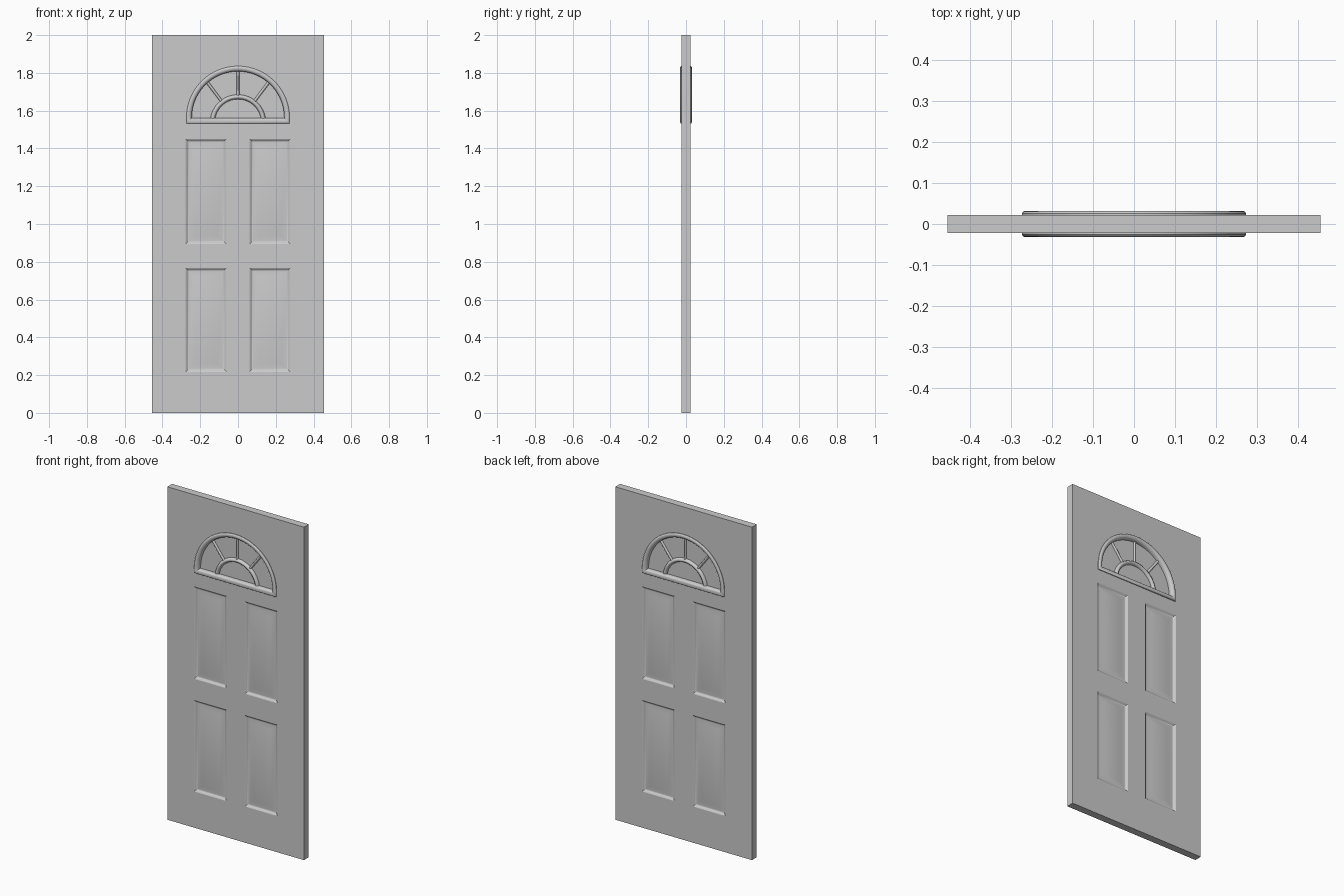
import bpy, bmesh
from math import sin, cos, pi, radians

if "Cube" in bpy.data.objects:
    bpy.data.objects.remove(bpy.data.objects["Cube"])

HALF_W, HEIGHT, T = 0.454, 2.0, 0.0225      # slab half width, height, half thickness
ARC_R, ARC_Z, SILL_Z = 0.273, 1.563, 1.532  # fanlight outline


def fan_outline(d):
    """Half-round window outline, inset by d."""
    r = ARC_R - d
    pts = [(r * cos(pi * i / 48), ARC_Z + r * sin(pi * i / 48)) for i in range(49)]
    return pts + [(-r, SILL_Z + d), (r, SILL_Z + d)]


def rect_outline(x0, x1, z0, z1):
    return lambda d: [(x0 + d, z0 + d), (x1 - d, z0 + d), (x1 - d, z1 - d), (x0 + d, z1 - d)]


def loft(name, outline, rows, ring=False):
    """Join outlines given as (inset, y) rows; a ring closes on itself, otherwise ends are capped."""
    bm = bmesh.new()
    loops = [[bm.verts.new((x, y, z)) for x, z in outline(d)] for d, y in rows]
    pairs = list(zip(loops, loops[1:])) + ([(loops[-1], loops[0])] if ring else [])
    for a, b in pairs:
        for i in range(len(a)):
            j = (i + 1) % len(a)
            bm.faces.new((a[i], a[j], b[j], b[i]))
    if not ring:
        bm.faces.new(loops[0])
        bm.faces.new(loops[-1])
    bmesh.ops.recalc_face_normals(bm, faces=bm.faces)
    mesh = bpy.data.meshes.new(name)
    bm.to_mesh(mesh)
    bm.free()
    ob = bpy.data.objects.new(name, mesh)
    bpy.context.collection.objects.link(ob)
    return ob


def two_sided(front):
    """Extend a front profile with its mirror image on the back."""
    return front + [(d, -y) for d, y in reversed(front)]


def smooth(ob, angle=35):
    bpy.ops.object.select_all(action='DESELECT')
    ob.select_set(True)
    bpy.context.view_layer.objects.active = ob
    bpy.ops.object.shade_smooth_by_angle(angle=radians(angle))


def bar(name, pts, radius, depth):
    """Rounded glazing bar along (x, z) points, stretched in y."""
    cu = bpy.data.curves.new(name, 'CURVE')
    cu.dimensions = '3D'
    cu.bevel_depth, cu.bevel_resolution, cu.use_fill_caps = radius, 3, True
    sp = cu.splines.new('POLY')
    sp.points.add(len(pts) - 1)
    for p, (x, z) in zip(sp.points, pts):
        p.co = (x, 0, z, 1)
    ob = bpy.data.objects.new(name, cu)
    bpy.context.collection.objects.link(ob)
    ob.scale.y = depth / radius
    bpy.ops.object.select_all(action='DESELECT')
    ob.select_set(True)
    bpy.context.view_layer.objects.active = ob
    bpy.ops.object.convert(target='MESH')
    smooth(bpy.context.object, 50)


# Door slab
slab = loft("door_slab", rect_outline(-HALF_W, HALF_W, 0, HEIGHT), [(0, -T), (0, T)])


def cut(name, outline, d):
    cutter = loft(name, outline, [(d, -0.1), (d, 0.1)])
    cutter.hide_render = True
    cutter.hide_set(True)
    cutter.display_type = 'WIRE'
    mod = slab.modifiers.new(name, 'BOOLEAN')
    mod.object, mod.operation, mod.solver = cutter, 'DIFFERENCE', 'EXACT'


# Raised panels set in moulded recesses, on both faces
panel_front = [(0.046, -0.0185), (0.018, -0.0125), (0.014, -0.0125),
               (0.009, -0.015), (0.005, -0.020), (0, -T)]
for row, z0, z1 in (("lower", 0.217, 0.767), ("upper", 0.894, 1.450)):
    for side, x0, x1 in (("left", -0.277, -0.061), ("right", 0.061, 0.277)):
        shape = rect_outline(x0, x1, z0, z1)
        cut(f"{row}_{side}_cutter", shape, 0)
        smooth(loft(f"{row}_{side}_panel", shape, two_sided(panel_front)), 30)

# Fanlight opening, frame and glass
cut("fanlight_cutter", fan_outline, 0.014)
frame_front = [(0, -0.020), (0, -0.026), (0.003, -0.030), (0.008, -0.032), (0.014, -0.032),
               (0.020, -0.030), (0.025, -0.025), (0.028, -0.018)]
smooth(loft("fanlight_frame", fan_outline, two_sided(frame_front), ring=True))
loft("fanlight_glass", fan_outline, [(0.02, -0.005), (0.02, 0.005)])

# Inner arch and spokes
HUB_Z, HUB_R = 1.538, 0.135
bar("inner_arch", [(HUB_R * cos(pi * i / 32), HUB_Z + HUB_R * sin(pi * i / 32))
                   for i in range(33)], 0.013, 0.020)
bar("middle_spoke", [(0, HUB_Z + HUB_R), (0, ARC_Z + 0.258)], 0.008, 0.015)
for side, s in (("left", -1), ("right", 1)):
    bar(f"{side}_spoke", [(s * HUB_R * cos(radians(52)), HUB_Z + HUB_R * sin(radians(52))),
                          (s * 0.167, ARC_Z + 0.193)], 0.008, 0.015)
